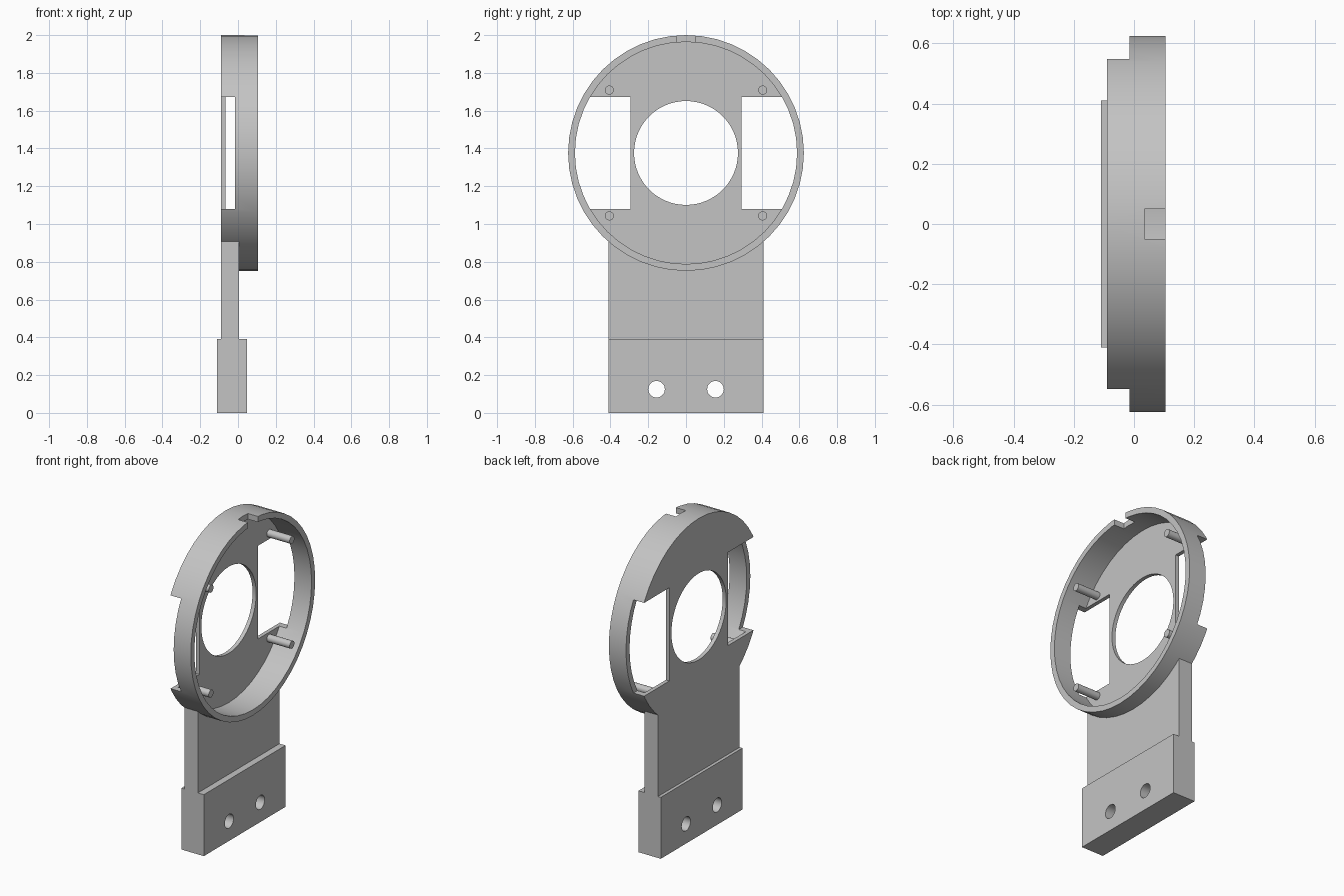
import bpy
from math import radians, pi
from mathutils import Matrix

cube = bpy.data.objects.get("Cube")
if cube:
    bpy.data.objects.remove(cube, do_unlink=True)

grey = bpy.data.materials.new("light grey")
grey.use_nodes = True
COLOUR = (0.55, 0.55, 0.55, 1)
grey.diffuse_color = COLOUR
grey.node_tree.nodes["Principled BSDF"].inputs["Base Color"].default_value = COLOUR

CENTRE_Z = 1.376
OUTER, INNER = 0.624, 0.588
BACK, FLOOR, RIM = -0.09, -0.065, 0.105


def finish(obj, name):
    obj.name = name
    obj.data.materials.append(grey)
    return obj


def box(name, x, y, z):
    """Box from (low, high) pairs."""
    bpy.ops.mesh.primitive_cube_add(size=1)
    obj = bpy.context.object
    size = [b - a for a, b in (x, y, z)]
    mid = [(a + b) / 2 for a, b in (x, y, z)]
    obj.data.transform(Matrix.Translation(mid) @ Matrix.Diagonal((*size, 1)))
    return finish(obj, name)


def disc(name, radius, x, y=0, z=CENTRE_Z, sides=48):
    """Cylinder along x between a (low, high) pair."""
    bpy.ops.mesh.primitive_cylinder_add(vertices=sides, radius=radius, depth=x[1] - x[0])
    obj = bpy.context.object
    move = Matrix.Translation(((x[0] + x[1]) / 2, y, z))
    obj.data.transform(move @ Matrix.Rotation(pi / 2, 4, 'Y'))
    return finish(obj, name)


def cut(obj, cutters):
    """Subtract the cutters, then remove them."""
    for cutter in cutters:
        mod = obj.modifiers.new("cut", 'BOOLEAN')
        mod.operation = 'DIFFERENCE'
        mod.solver = 'EXACT'
        mod.object = cutter
        bpy.context.view_layer.objects.active = obj
        bpy.ops.object.modifier_apply(modifier=mod.name)
        bpy.data.objects.remove(cutter, do_unlink=True)


def smooth(obj):
    bpy.ops.object.select_all(action='DESELECT')
    obj.select_set(True)
    bpy.context.view_layer.objects.active = obj
    bpy.ops.object.shade_smooth_by_angle(angle=radians(30))


# Round housing: shallow cup with a centre hole, side windows and a top notch
housing = disc("round_housing", OUTER, (BACK, RIM))
cut(housing, [
    disc("cup_cutter", INNER, (FLOOR, 0.3)),
    disc("centre_cutter", 0.275, (-0.3, 0.3), sides=64),
    box("left_window_cutter", (-0.3, -0.015), (0.295, 0.8), (1.08, 1.672)),
    box("right_window_cutter", (-0.3, -0.015), (-0.8, -0.295), (1.08, 1.672)),
    box("notch_cutter", (0.035, 0.3), (-0.05, 0.05), (1.85, 2.2)),
])
smooth(housing)

# Flat stem fitted against the outside of the housing
stem = box("stem", (BACK, 0.005), (-0.41, 0.41), (0.39, 1.0))
cut(stem, [disc("stem_cutter", OUTER - 0.002, (-0.3, 0.3))])
smooth(stem)

# Thick foot with two screw holes
foot = box("foot", (-0.11, 0.047), (-0.41, 0.41), (0, 0.39))
cut(foot, [disc("screw_cutter", 0.044, (-0.3, 0.3), y, 0.125, 32)
           for y in (-0.156, 0.156)])
smooth(foot)

# Four mounting pins inside the cup
for side, y in (("left", 0.406), ("right", -0.406)):
    for level, dz in (("upper", 0.333), ("lower", -0.333)):
        smooth(disc(f"{level}_{side}_pin", 0.024, (FLOOR - 0.01, 0.095),
                    y, CENTRE_Z + dz, 20))
